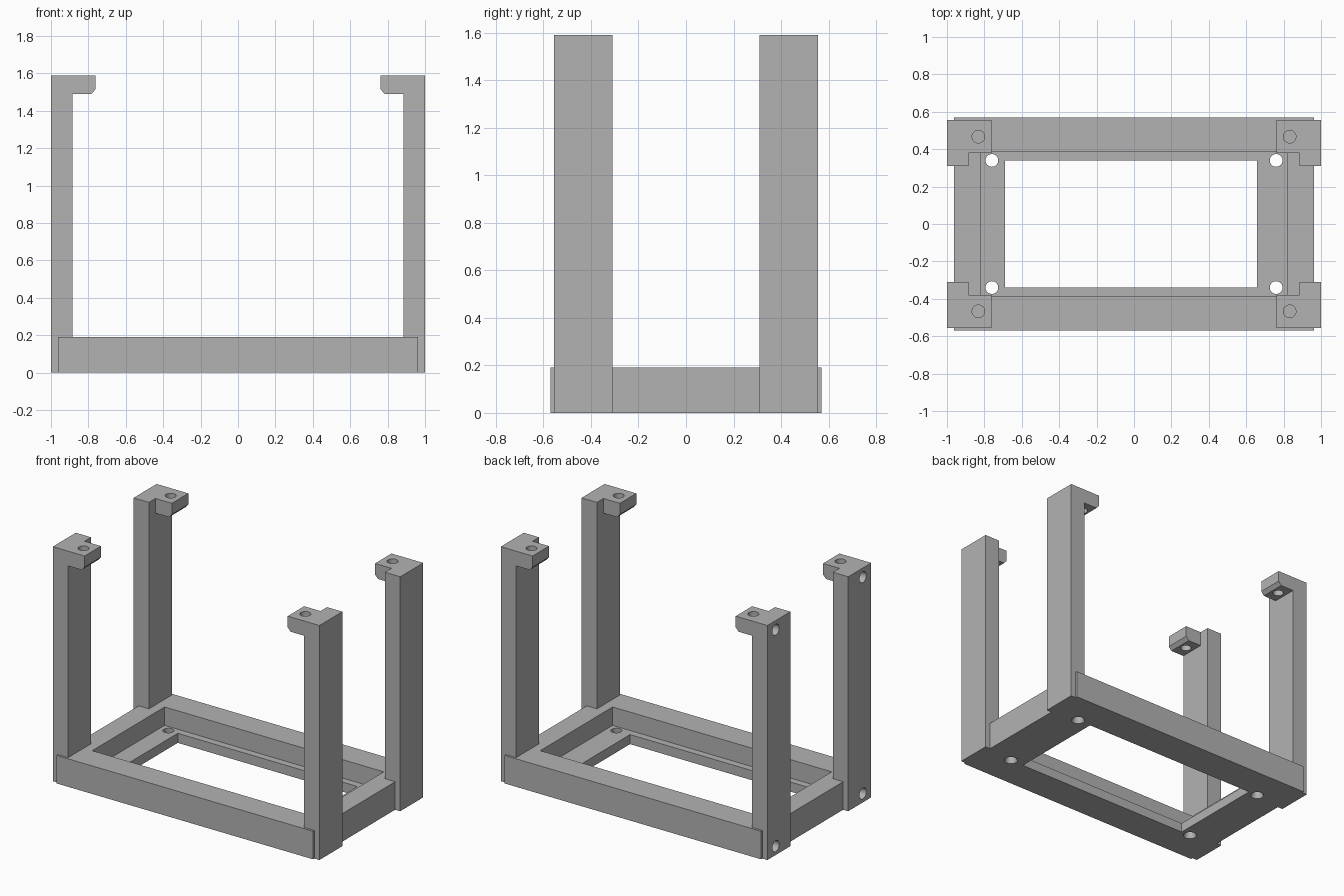
import bpy
import bmesh
from mathutils import Matrix, Vector

cube = bpy.data.objects.get("Cube")
if cube:
    bpy.data.objects.remove(cube, do_unlink=True)

grey = bpy.data.materials.new("plain grey")
grey.use_nodes = True
COLOUR = (0.45, 0.45, 0.45, 1)
grey.diffuse_color = COLOUR
grey.node_tree.nodes["Principled BSDF"].inputs["Base Color"].default_value = COLOUR


def finish(name, bm):
    bmesh.ops.recalc_face_normals(bm, faces=bm.faces)
    mesh = bpy.data.meshes.new(name)
    bm.to_mesh(mesh)
    bm.free()
    mesh.materials.append(grey)
    obj = bpy.data.objects.new(name, mesh)
    bpy.context.collection.objects.link(obj)
    return obj


def prism(name, profile, y0, y1):
    """Extrude an (x, z) profile along y."""
    bm = bmesh.new()
    face = bm.faces.new([bm.verts.new((x, y0, z)) for x, z in profile])
    ext = bmesh.ops.extrude_face_region(bm, geom=[face])
    verts = [g for g in ext["geom"] if isinstance(g, bmesh.types.BMVert)]
    bmesh.ops.translate(bm, verts=verts, vec=(0, y1 - y0, 0))
    return finish(name, bm)


def box(name, x0, x1, y0, y1, z0, z1):
    return prism(name, [(x0, z0), (x1, z0), (x1, z1), (x0, z1)], y0, y1)


def cylinder(start, end, r1, r2=None):
    """Round cutter running from start to end."""
    start, end = Vector(start), Vector(end)
    axis = end - start
    turn = axis.to_track_quat("Z", "Y").to_matrix().to_4x4()
    bm = bmesh.new()
    bmesh.ops.create_cone(bm, cap_ends=True, segments=32, radius1=r1,
                          radius2=r1 if r2 is None else r2, depth=axis.length,
                          matrix=Matrix.Translation((start + end) / 2) @ turn)
    return finish("hole_cutter", bm)


def combine(obj, tools, operation):
    """Apply booleans, then remove the tool objects."""
    for tool in tools:
        mod = obj.modifiers.new("boolean", "BOOLEAN")
        mod.operation, mod.solver, mod.object = operation, "EXACT", tool
    bpy.context.view_layer.update()
    graph = bpy.context.evaluated_depsgraph_get()
    mesh = bpy.data.meshes.new_from_object(obj.evaluated_get(graph))
    obj.modifiers.clear()
    obj.data = mesh
    for tool in tools:
        bpy.data.objects.remove(tool, do_unlink=True)


def shade(obj):
    bpy.ops.object.select_all(action="DESELECT")
    obj.select_set(True)
    bpy.context.view_layer.objects.active = obj
    bpy.ops.object.shade_smooth_by_angle()


HEIGHT, HOOK_Z = 1.59, 1.49
POST_IN, HOOK_IN = 0.885, 0.762
Y_IN, Y_HOOK, Y_OUT = 0.31, 0.38, 0.556
HOLE_R, HOLE_Y = 0.034, 0.467

# Base tray: recess, off-centre opening, countersunk holes, post notches
base = box("base_frame", -0.962, 0.962, -0.57, 0.57, 0, 0.19)
cutters = [box("recess_cutter", -0.822, 0.822, -0.388, 0.388, 0.065, 0.3),
           box("opening_cutter", -0.69, 0.658, -0.34, 0.34, -0.1, 0.2)]
for sx in (-1, 1):
    for sy in (-1, 1):
        x, y = 0.76 * sx, 0.34 * sy
        cutters.append(cylinder((x, y, -0.05), (x, y, 0.1), HOLE_R))
        cutters.append(cylinder((x, y, -0.01), (x, y, 0.02), 0.048, HOLE_R))
        cutters.append(box("notch_cutter", *sorted((POST_IN * sx, 1.1 * sx)),
                           *sorted((Y_IN * sy, Y_OUT * sy)), -0.1, 0.3))
combine(base, cutters, "DIFFERENCE")
shade(base)

# Corner posts with inward hooks
for sx, side in ((-1, "right"), (1, "left")):
    for sy, end in ((-1, "front"), (1, "back")):
        post = box(f"{end}_{side}_post", POST_IN * sx, sx, Y_IN * sy, Y_OUT * sy, 0, HEIGHT)
        outline = [(0.95, HEIGHT), (HOOK_IN, HEIGHT), (HOOK_IN, HOOK_Z + 0.025),
                   (HOOK_IN + 0.022, HOOK_Z), (0.95, HOOK_Z)]
        hook = prism("hook", [(x * sx, z) for x, z in outline], Y_HOOK * sy, Y_OUT * sy)
        combine(post, [hook], "UNION")

        # Vertical hook hole, plus blind side holes on the right-hand posts
        hx, hy = 0.832 * sx, HOLE_Y * sy
        holes = [cylinder((hx, hy, HOOK_Z - 0.1), (hx, hy, HEIGHT + 0.1), HOLE_R)]
        if sx < 0:
            for z in (0.06, 1.527):
                holes.append(cylinder((-1.1, hy, z), (-0.9, hy, z), 0.037))
        combine(post, holes, "DIFFERENCE")
        shade(post)
